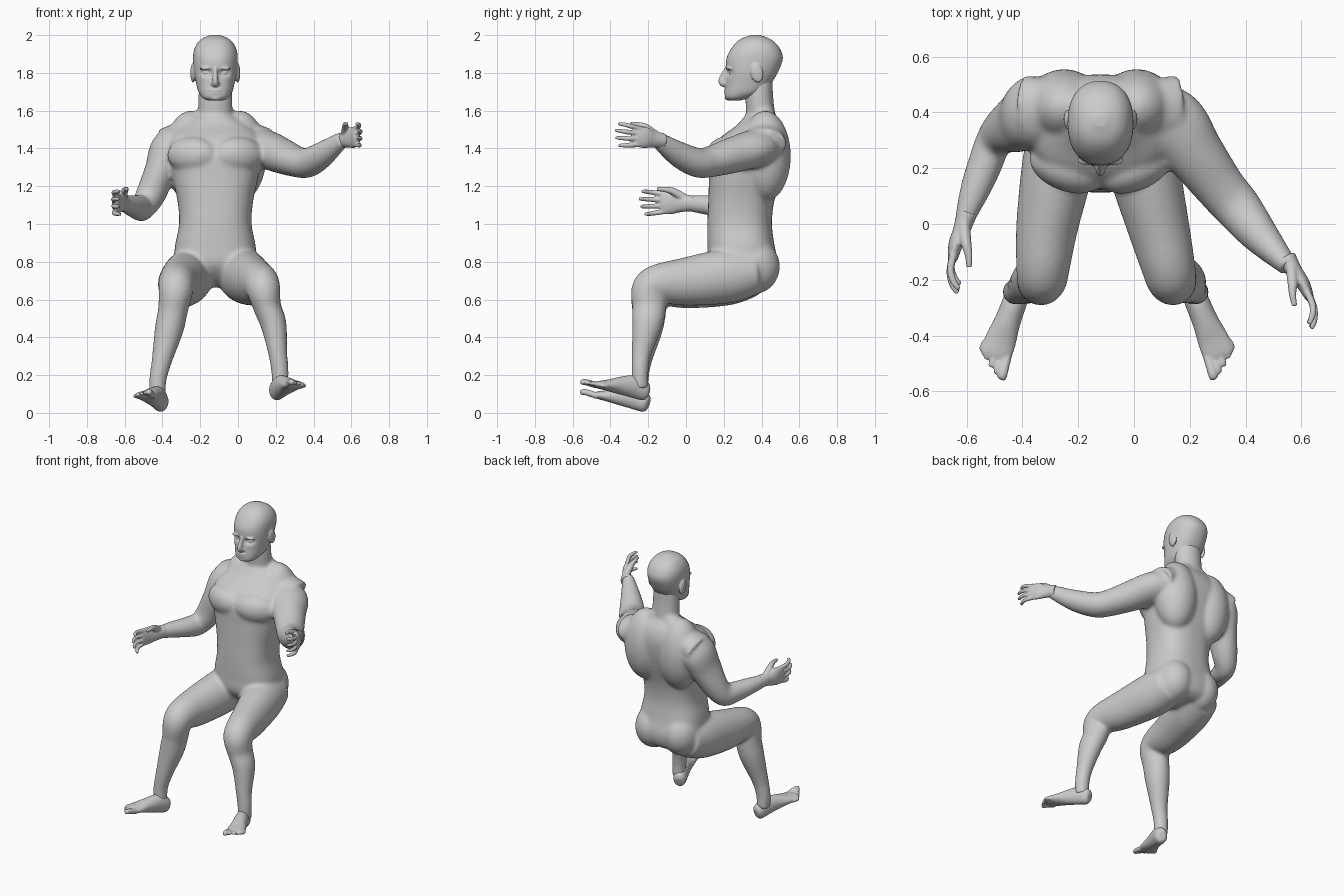
import bpy, bmesh, math
from mathutils import Vector, Matrix

CX = -0.12            # body centre line
X, Z = Vector((1, 0, 0)), Vector((0, 0, 1))


def spline(rows, n=5):
    """Catmull-Rom through tuples of numbers."""
    out = []
    for i in range(len(rows) - 1):
        a, b, c, d = (rows[max(i - 1, 0)], rows[i], rows[i + 1],
                      rows[min(i + 2, len(rows) - 1)])
        for k in range(n):
            t = k / n
            out.append([0.5 * (2 * q + (r - p) * t + (2 * p - 5 * q + 4 * r - s) * t * t
                               + (3 * q - p - 3 * r + s) * t ** 3)
                        for p, q, r, s in zip(a, b, c, d)])
    return out + [list(rows[-1])]


def tube(bm, rows, ref, power=2.0, seg=32, n=5, flat=False):
    """Loft of ovals; rows are (x, y, z, half size along ref, half size across)."""
    pts = spline(rows, n)
    cen = [Vector(p[:3]) for p in pts]
    rings = []
    for i, p in enumerate(pts):
        t = (cen[min(i + 1, len(cen) - 1)] - cen[max(i - 1, 0)]).normalized()
        if flat:
            t = Z
        u = (ref - t * ref.dot(t)).normalized()
        v = t.cross(u)
        ring = []
        for k in range(seg):
            a = 2 * math.pi * k / seg
            c, s = math.cos(a), math.sin(a)
            e = 2 / power
            ring.append(bm.verts.new(cen[i]
                        + u * max(p[3], .003) * math.copysign(abs(c) ** e, c)
                        + v * max(p[4], .003) * math.copysign(abs(s) ** e, s)))
        rings.append(ring)
    for r, q in zip(rings, rings[1:]):
        for k in range(seg):
            j = (k + 1) % seg
            bm.faces.new((r[k], r[j], q[j], q[k]))
    bm.faces.new(rings[0][::-1])
    bm.faces.new(rings[-1])


def ball(bm, loc, size, rot=0.0, axis='X'):
    m = Matrix.Translation(loc) @ Matrix.Rotation(rot, 4, axis) @ Matrix.Diagonal((*size, 1))
    bmesh.ops.create_uvsphere(bm, u_segments=32, v_segments=20, radius=1, matrix=m)


def finish(name, bm, voxel, smooth):
    """Fuse the overlapping volumes into one smooth skin."""
    me = bpy.data.meshes.new(name)
    bm.to_mesh(me)
    bm.free()
    ob = bpy.data.objects.new(name, me)
    bpy.context.collection.objects.link(ob)
    r = ob.modifiers.new("fuse", 'REMESH')
    r.mode, r.voxel_size, r.use_smooth_shade = 'VOXEL', voxel, True
    s = ob.modifiers.new("soften", 'SMOOTH')
    s.factor, s.iterations = 0.5, smooth
    return ob


# Torso: (z, front y, back y, half width)
bm = bmesh.new()
torso = [(.665, .27, .42, .08), (.70, .19, .47, .17), (.78, .12, .49, .215), (.88, .113, .47, .214),
         (1.0, .113, .455, .192), (1.12, .118, .467, .20), (1.25, .122, .505, .228),
         (1.36, .128, .53, .245), (1.45, .175, .535, .245), (1.52, .265, .515, .18), (1.57, .31, .48, .10)]
tube(bm, [(CX, (f + b) / 2, z, w, (b - f) / 2) for z, f, b, w in torso], X, 2.5, 48, flat=True)
# Neck
tube(bm, [(CX, .40, 1.48, .11, .085), (CX, .395, 1.58, .092, .077), (CX, .388, 1.67, .09, .074),
          (CX, .385, 1.78, .085, .073)], X)
for s in (-1, 1):
    ball(bm, (CX + s * .12, .20, 1.365), (.14, .083, .095), s * .35, 'Z')   # chest
    ball(bm, (CX + s * .13, .42, 1.36), (.14, .135, .24))               # shoulder blade
    ball(bm, (CX + s * .105, .36, .775), (.12, .137, .145))             # buttock
    tube(bm, [(CX + s * .03, .42, 1.58, .06, .05), (CX + s * .13, .42, 1.49, .075, .085),
              (CX + s * .26, .41, 1.42, .09, .125)], Z)                 # trapezius

# Arms
tube(bm, [(.02, .41, 1.41, .09, .10), (.13, .365, 1.40, .10, .125), (.22, .25, 1.365, .095, .105),
          (.31, .13, 1.33, .082, .09), (.37, .06, 1.325, .078, .085), (.45, -.04, 1.37, .068, .068),
          (.555, -.155, 1.45, .043, .035)], Z)
tube(bm, [(-.27, .42, 1.43, .08, .10), (-.36, .405, 1.40, .10, .13), (-.41, .37, 1.28, .085, .115),
          (-.465, .335, 1.15, .078, .085), (-.505, .29, 1.09, .065, .075), (-.535, .21, 1.09, .062, .065),
          (-.57, .12, 1.10, .054, .054), (-.61, .01, 1.11, .034, .042)], X)

# Legs
tube(bm, [(.0, .36, .745, .125, .12), (.03, .22, .725, .13, .145), (.085, 0, .695, .112, .128),
          (.12, -.14, .685, .098, .105), (.135, -.195, .65, .09, .095), (.155, -.195, .56, .074, .09),
          (.188, -.205, .47, .069, .081), (.21, -.235, .32, .051, .053), (.222, -.243, .22, .046, .045),
          (.222, -.243, .13, .042, .045)], X)
tube(bm, [(-.24, .36, .74, .125, .12), (-.27, .22, .715, .13, .145), (-.31, 0, .685, .112, .132),
          (-.325, -.14, .677, .098, .107), (-.33, -.195, .64, .09, .095), (-.345, -.195, .54, .079, .09),
          (-.365, -.205, .44, .076, .081), (-.405, -.235, .27, .053, .053), (-.425, -.243, .17, .046, .045),
          (-.425, -.243, .08, .042, .045)], X)
finish("body", bm, .011, 9)

# Head: (z, front y, back y, half width)
bm = bmesh.new()
head = [(1.655, .225, .29, .045), (1.67, .208, .35, .07), (1.70, .206, .42, .09), (1.75, .211, .455, .103),
        (1.80, .211, .485, .113), (1.87, .213, .512, .118), (1.92, .234, .502, .113),
        (1.96, .265, .472, .093), (1.985, .30, .435, .064), (2.001, .35, .39, .022)]
tube(bm, [(CX, (f + b) / 2, z, w, (b - f) / 2) for z, f, b, w in head], X, 2.25, 72, 8, flat=True)
for v in bm.verts:                                                      # eye sockets
    if v.co.y < .32:
        d = ((abs(v.co.x - CX) - .046) / .026) ** 2 + ((v.co.z - 1.80) / .018) ** 2
        v.co.y += .026 * math.exp(-d)
tube(bm, [(CX, .225, 1.82, .012, .02), (CX, .208, 1.79, .013, .022), (CX, .197, 1.755, .017, .026),
          (CX, .21, 1.737, .019, .018)], X, seg=20)                     # nose
ball(bm, (CX, .212, 1.708), (.034, .011, .007))                         # lips
ball(bm, (CX, .213, 1.694), (.03, .011, .008))
ball(bm, (CX, .225, 1.668), (.03, .02, .014))                           # chin
for s in (-1, 1):
    ball(bm, (CX + s * .047, .228, 1.825), (.036, .018, .009), s * .08, 'Y')   # brow
    ball(bm, (CX + s * .046, .247, 1.80), (.02, .018, .013))            # eye
    ball(bm, (CX + s * .118, .375, 1.80), (.014, .033, .052), .2)       # ear
    ball(bm, (CX + s * .016, .21, 1.744), (.01, .014, .009))            # nostril
finish("head", bm, .005, 3)


def hand(name, wrist, d, n, k):
    """d points along the fingers, n out of the palm, thumb upward."""
    bm = bmesh.new()
    w, d, n = Vector(wrist), Vector(d).normalized(), Vector(n)
    n = (n - d * n.dot(d)).normalized()
    up = d.cross(n)
    up = up if up.z > 0 else -up

    def at(f, h, c, a, b):
        return (*(w + (d * f + up * h + n * c) * k), a * k, b * k)
    tube(bm, [at(-.03, 0, 0, .038, .034), at(.03, 0, 0, .042, .028), at(.08, .002, -.004, .054, .024),
              at(.125, .002, 0, .052, .017), at(.14, .002, .003, .046, .012)], up)
    for i, ln in enumerate((.098, .112, .104, .082)):                   # fingers
        h, g = .043 - i * .027, .05 - i * .032
        tube(bm, [at(.11, h, -.002, .013, .013), at(.125 + ln * .4, g, .004, .012, .012),
                  at(.125 + ln * .75, g * 1.1, .024, .011, .011),
                  at(.12 + ln, g * 1.15, .05, .008, .008)], up, seg=12)
    tube(bm, [at(.02, .025, .005, .022, .02), at(.065, .055, .025, .018, .018),
              at(.10, .066, .045, .014, .013), at(.14, .068, .06, .009, .009)], up, seg=16)  # thumb
    finish(name, bm, .0055, 2)


hand("hand_raised", (.56, -.145, 1.445), (.50, -.85, .12), (-.86, -.48, 0), 1.04)
hand("hand_lowered", (-.607, .012, 1.11), (-.30, -.95, 0), (.95, -.30, 0), 1.1)


def foot(name, heel, d, side):
    """heel is under the ankle at sole level, side turns the little toe outward."""
    bm = bmesh.new()
    h, d = Vector(heel), Vector(d).normalized()
    s = d.cross(Z).normalized() * side
    up = s.cross(d) * side

    def at(f, o, z, a, b):
        return (*(h + d * f + s * o + up * z), a, b)
    tube(bm, [at(-.035, 0, .05, .022, .03), at(-.015, 0, .052, .04, .05), at(.05, 0, .062, .044, .06),
              at(.13, .002, .048, .047, .047), at(.20, .004, .032, .056, .03),
              at(.255, .004, .021, .056, .019), at(.27, .004, .018, .046, .012)], s)
    for i in range(5):                                                  # toes
        o, r = -.036 + i * .021, .017 if i == 0 else .0115
        f = .335 - i * .012 - i * i * .002
        tube(bm, [at(.24 - i * .006, o, .02, r, r), at(f - .03, o * 1.15, .022, r, r),
                  at(f - .006, o * 1.2, .017, r * .95, r * .85), at(f, o * 1.2, .016, r * .5, r * .4)],
             s, seg=12)
    finish(name, bm, .006, 2)


foot("foot_low", (-.415, -.243, .006), (-.31, -.92, .27), 1)
foot("foot_high", (.212, -.243, .066), (.36, -.92, .25), -1)
